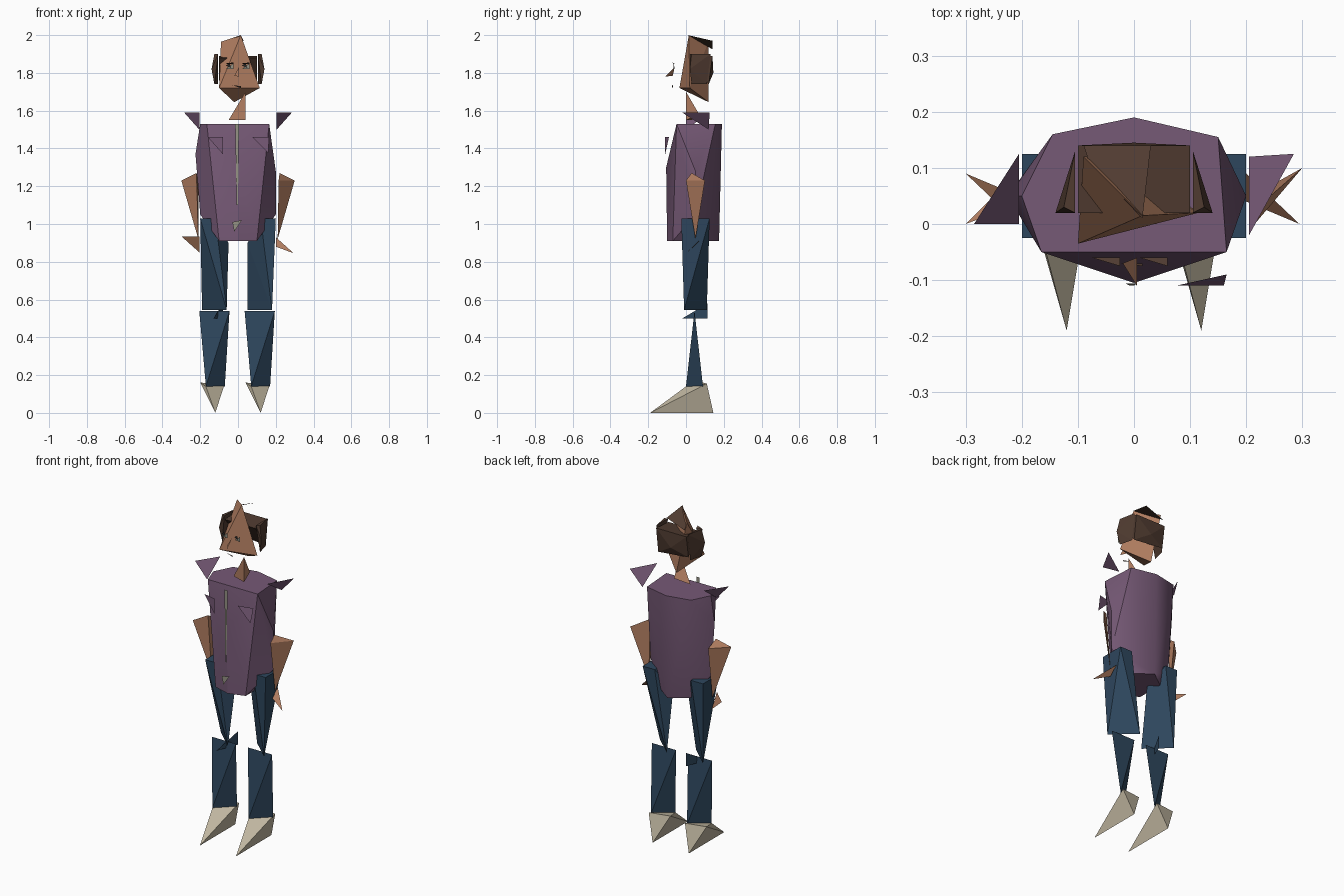
import bpy
import bmesh
import math
from mathutils import Vector

default_cube = bpy.data.objects.get("Cube")
if default_cube:
    bpy.data.objects.remove(default_cube, do_unlink=True)


def make_material(name, red, green, blue):
    material = bpy.data.materials.new(name)
    material.use_nodes = True
    colour = (red, green, blue, 1)
    material.diffuse_color = colour
    material.node_tree.nodes["Principled BSDF"].inputs["Base Color"].default_value = colour
    return material


purple = make_material("purple cloth", .18, .1, .18)
navy = make_material("navy denim", .027, .062, .11)
skin = make_material("tan skin", .45, .21, .12)
brown = make_material("dark brown hair", .08, .044, .03)
beige = make_material("beige shoe", .54, .48, .36)
grey = make_material("grey trim", .3, .29, .23)
black = make_material("dark eye", .02, .02, .02)


def finish(name, mesh_data, material):
    """Turn a bmesh into a linked, coloured object."""
    mesh = bpy.data.meshes.new(name)
    mesh_data.to_mesh(mesh)
    mesh_data.free()
    mesh.materials.append(material)
    part = bpy.data.objects.new(name, mesh)
    bpy.context.collection.objects.link(part)
    return part


def add_points(mesh_data, points, shift):
    """Points are given in hundredths of a unit."""
    return [mesh_data.verts.new((Vector(point) + Vector((shift, 0, 0))) / 100) for point in points]


def hull(name, material, *points, shift=0):
    """Closed faceted solid wrapped around a few corner points."""
    mesh_data = bmesh.new()
    corners = add_points(mesh_data, points, shift)
    bmesh.ops.convex_hull(mesh_data, input=corners)
    bmesh.ops.recalc_face_normals(mesh_data, faces=mesh_data.faces)
    return finish(name, mesh_data, material)


def shard(name, material, *points, shift=0):
    """Single thin flat face."""
    mesh_data = bmesh.new()
    mesh_data.faces.new(add_points(mesh_data, points, shift))
    return finish(name, mesh_data, material)


# Torso: flat collar, chest ridge, waist corners and narrow hem
torso = hull("torso", purple,
             (-16.5, -5, 153), (16.5, -5, 153), (15, 15.5, 153), (0, 19, 153),
             (-14.5, 16, 153), (-20, 5, 153),
             (0, -10.5, 130), (20, 5, 128), (-22.5, 5, 137),
             (-20, 5, 105), (20, 5, 105),
             (0, -10, 91), (-10, -7, 91), (10, -7, 91),
             (-10, 10, 91), (10, 10, 91), (0, 17.5, 91))
bpy.context.view_layer.objects.active = torso
torso.select_set(True)
bpy.ops.object.shade_smooth_by_angle(angle=math.radians(25))
torso.select_set(False)

# Shirt trim: front placket, buckle and the two chest pockets
shard("placket", grey, (-1.5, -10.6, 153), (0.5, -10.6, 153), (0, -11, 110), (-0.7, -11, 110))
shard("buckle", grey, (-3, -11, 101), (2, -11, 102), (-2, -11, 96))
shard("right_pocket", purple, (-16, -9, 146), (-8, -11, 146), (-8, -11, 137))
shard("left_pocket", purple, (7.5, -11, 146), (16.5, -9, 146), (16, -11, 137.5))

# Sleeves, arms and hands
shard("right_sleeve", purple, (-28.5, 0, 159), (-20.5, 12.5, 159), (-20.5, 0, 150))
shard("left_sleeve", purple, (20.5, -2, 159), (28.5, 12.5, 159), (20.5, 12, 150))
hull("right_arm", skin, (-30, 0, 123), (-21, 9, 123), (-22, 3, 127), (-21, 5, 92))
hull("left_arm", skin, (30, 10, 123), (21.5, 0, 123), (22, 3, 127), (21, 5, 92))
shard("right_hand", skin, (-30, 9, 93.5), (-20.5, 0, 93.5), (-20.5, 5, 85))
shard("left_hand", skin, (29.5, 0, 84.5), (20, 9, 93), (20, 4, 88))

# Legs: wedge thighs, calves twisted from a wide knee edge, pointed shoes
for side, sign in (("right", -1), ("left", 1)):
    step = 12 * sign
    hull(side + "_thigh", navy,
         (20 * sign, -2.5, 103), (20 * sign, 12.5, 103),
         (12 * sign, -2.5, 103), (12 * sign, 12.5, 103), (5 * sign, 5, 90),
         (step - 7, 11, 54.5), (step + 6, -1, 54.5))
    hull(side + "_calf", navy,
         (-8.5, 4.5, 54), (7.5, 4.5, 54), (-5, 0, 14), (5, 9, 14), shift=step)
    hull(side + "_shoe", beige,
         (0, -19, 0), (0, 14.5, 0), (-5, 0, 14), (-8, 9, 16), (5, 11, 15.5), shift=step)
shard("knee_patch", navy, (-13, -2, 50), (-8, 11.5, 50), (-8, 11.5, 58))

# Neck and head
hull("neck", skin, (4, 0, 170), (4, 0, 155), (-5, 3, 155), (3, 7, 158))
hull("head", skin, (1.5, 1.5, 200), (-9, 12, 196.5), (-10, -3.5, 172),
     (11.5, 2, 172), (-2, 12, 164.5))

# Hair: back block, top strip and side locks
hull("back_hair", brown, (-10, 2, 188), (10, 2, 188), (-10, 14, 189), (10, 14, 189),
     (-10, 12, 176), (10, 12, 174), (0, 14.5, 180))
shard("top_hair", brown, (1.5, 1, 200), (3, 14, 197), (-9, 14, 192.5), (-8, 11, 196))
for side, sign in (("right", -1), ("left", 1)):
    hull(side + "_side_hair", brown,
         (14 * sign, 2, 182), (12.5 * sign, 3, 190), (10.5 * sign, 2, 190),
         (10.5 * sign, 13, 190), (12.5 * sign, 3, 174), (10.5 * sign, 11, 174))

# Face details
for side, middle in (("right", -4.5), ("left", 4)):
    shard(side + "_eye", grey, (-2, -6, 182), (2, -6.5, 182), (2, -6.5, 185), shift=middle)
    shard(side + "_pupil", black, (-2, -6.6, 184), (0, -6.6, 185), (1, -6.6, 182.5), shift=middle)
    shard(side + "_brow", brown, (-3, -6, 185), (2, -7.5, 185.5), (2, -6, 184.5), shift=middle)
shard("nose", skin, (-2, -7, 178.5), (0.5, -11, 178), (0.5, -6, 183))
shard("mouth", brown, (-3, -7, 173.5), (1.5, -7.5, 173), (1.5, -7, 172))
